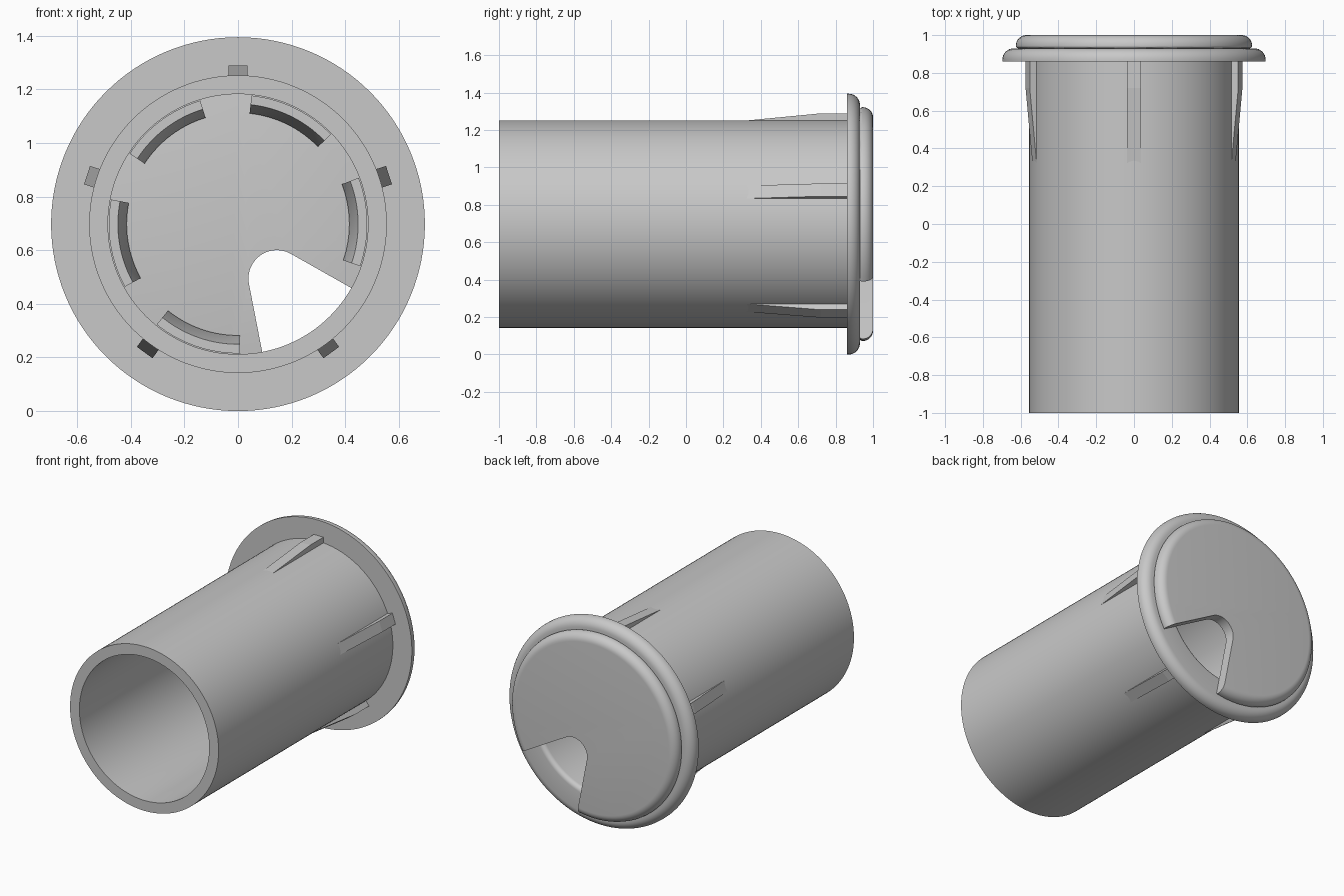
import bpy, bmesh
from math import sin, cos, pi, radians, sqrt, atan2
from mathutils import Matrix, Vector

if "Cube" in bpy.data.objects:
    bpy.data.objects.remove(bpy.data.objects["Cube"])

R = 0.697                      # flange radius, also the axis height
AXIS = Vector((0, 0, R))

grey = bpy.data.materials.new("light grey plastic")
grey.use_nodes = True
colour = (0.58, 0.58, 0.58, 1)
grey.diffuse_color = colour
grey.node_tree.nodes["Principled BSDF"].inputs["Base Color"].default_value = colour


def finish(name, bm):
    bmesh.ops.remove_doubles(bm, verts=bm.verts, dist=1e-5)
    bmesh.ops.recalc_face_normals(bm, faces=bm.faces)
    mesh = bpy.data.meshes.new(name)
    bm.to_mesh(mesh)
    bm.free()
    mesh.materials.append(grey)
    obj = bpy.data.objects.new(name, mesh)
    bpy.context.collection.objects.link(obj)
    return obj


def smooth(obj):
    bpy.ops.object.select_all(action='DESELECT')
    obj.select_set(True)
    bpy.context.view_layer.objects.active = obj
    bpy.ops.object.shade_smooth_by_angle(angle=radians(30))


def arc(cx, cy, rad, a0, a1, n=8):
    """Points along a circular arc, angles in degrees."""
    angles = [radians(a0 + (a1 - a0) * i / n) for i in range(n + 1)]
    return [(cx + rad * cos(a), cy + rad * sin(a)) for a in angles]


def revolve(name, profile, start=0, sweep=360, steps=128):
    """Sweep a closed (radius, y) profile around the tube axis."""
    bm = bmesh.new()
    a = radians(start)
    vs = [bm.verts.new((r * cos(a), y, R + r * sin(a))) for r, y in profile]
    es = [bm.edges.new(p) for p in zip(vs, vs[1:] + vs[:1])]
    bmesh.ops.spin(bm, geom=vs + es, cent=AXIS, axis=(0, -1, 0),
                   angle=radians(sweep), steps=steps)
    if sweep < 360:
        bmesh.ops.holes_fill(bm, edges=[e for e in bm.edges if e.is_boundary])
    return finish(name, bm)


def extrude(points, direction):
    """Extrude a flat polygon along a direction."""
    bm = bmesh.new()
    face = bm.faces.new([bm.verts.new(p) for p in points])
    ext = bmesh.ops.extrude_face_region(bm, geom=[face])["geom"]
    bmesh.ops.translate(bm, vec=direction,
                        verts=[v for v in ext if isinstance(v, bmesh.types.BMVert)])
    return bm


# Tube with rounded flange
body = [(0.485, -1), (0.555, -1), (0.555, 0.86), (R, 0.86)]
body += arc(R - 0.06, 0.87, 0.06, 0, 90)
body += arc(0.515, 0.90, 0.03, 90, 180, 6)
smooth(revolve("tube_and_flange", body))

# Cap outline: rounded notch end, two diverging sides, then the round rim
CAP_R = 0.625
notch = arc(0.145, -0.203, 0.106, 60.5, 191, 24)


def rim_hit(point, heading):
    """Where a notch side meets the rim."""
    p, d = Vector(point), Vector((cos(radians(heading)), sin(radians(heading))))
    t = -p.dot(d) + sqrt(p.dot(d) ** 2 - p.dot(p) + CAP_R ** 2)
    return p + t * d


left, right = rim_hit(notch[-1], -79), rim_hit(notch[0], -29.5)
a_left = atan2(left.y, left.x) * 180 / pi
a_right = atan2(right.y, right.x) * 180 / pi - 360
outline = notch + arc(0, 0, CAP_R, a_left, a_right, 112)

# Cap disc, with its rim rounded at the back and eased at the flange
BACK, SEAT = 1.0, 0.93
cap = extrude([(x, SEAT, R + z) for x, z in outline], (0, BACK - SEAT, 0))
for y, size, segments in ((BACK, 0.055, 8), (SEAT, 0.012, 3)):
    rim = [e for e in cap.edges
           if all(abs(v.co.y - y) < 1e-4
                  and abs((v.co - AXIS).xz.length - CAP_R) < 1e-4 for v in e.verts)]
    bmesh.ops.bevel(cap, geom=rim, offset=size, offset_type='OFFSET',
                    segments=segments, profile=0.5, affect='EDGES',
                    clamp_overlap=False)
smooth(finish("cap", cap))

# Curved clips holding the cap inside the tube
clip = [(0.482, 0.935), (0.482, 0.80), (0.448, 0.80), (0.415, 0.92), (0.415, 0.935)]
for i, mid in enumerate((1, 64, 127, 189, 251)):
    smooth(revolve(f"cap_clip_{i + 1}", clip, mid - 20, 40, 16))

# Tapered grip ribs around the tube
side = [(0.32, 0.5535), (0.72, 0.592), (0.865, 0.592), (0.865, 0.53), (0.32, 0.53)]
for i in range(5):
    rib = finish(f"grip_rib_{i + 1}",
                 extrude([(-0.036, y, r) for y, r in side], (0.072, 0, 0)))
    rib.data.transform(Matrix.Translation(AXIS) @ Matrix.Rotation(2 * pi * i / 5, 4, 'Y'))
